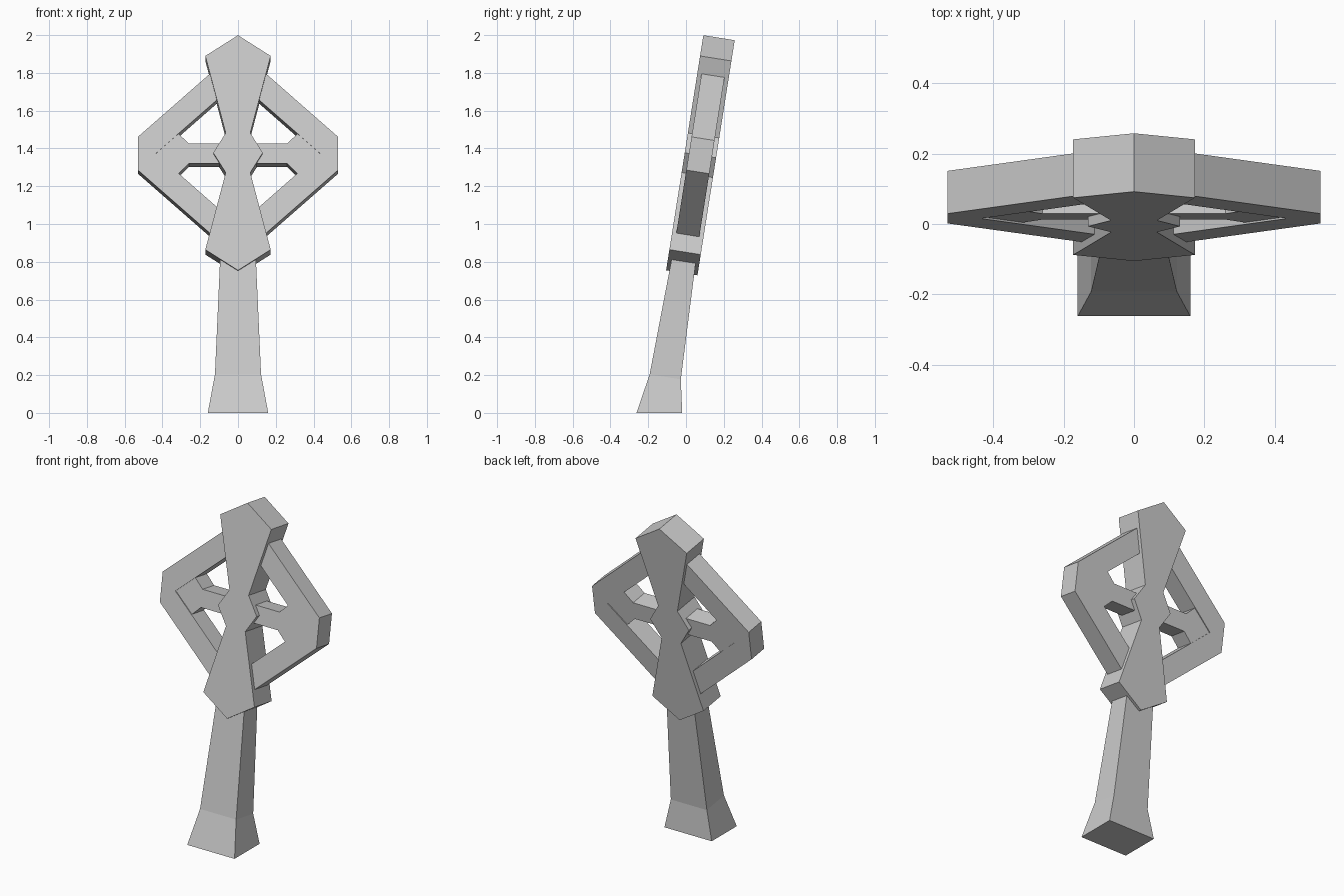
import bpy, bmesh, math
from mathutils import Matrix

if "Cube" in bpy.data.objects:
    bpy.data.objects.remove(bpy.data.objects["Cube"])

LEAN = math.radians(9)              # the whole stone leans backward
TILT = Matrix.Rotation(-LEAN, 4, 'X')
DEPTH_MID = -0.138                  # mid-plane of the head, before leaning
HEAD_Z = 1.359                      # centre of the head, before leaning


def add_object(name, bm, mirror=False):
    bmesh.ops.recalc_face_normals(bm, faces=bm.faces[:])
    mesh = bpy.data.meshes.new(name)
    bm.to_mesh(mesh)
    bm.free()
    obj = bpy.data.objects.new(name, mesh)
    bpy.context.collection.objects.link(obj)
    if mirror:
        obj.modifiers.new("Mirror", 'MIRROR').use_mirror_merge = False
    return obj


def slab(name, profile, half_depth, mirror=False):
    """Extrude an x/z outline (relative to the head centre) and lean it back."""
    bm = bmesh.new()
    front = [bm.verts.new((x, DEPTH_MID - half_depth, HEAD_Z + z)) for x, z in profile]
    back = [bm.verts.new((x, DEPTH_MID + half_depth, HEAD_Z + z)) for x, z in profile]
    bm.faces.new(front)
    bm.faces.new(back[::-1])
    n = len(profile)
    for i in range(n):
        j = (i + 1) % n
        bm.faces.new((front[i], back[i], back[j], front[j]))
    bm.transform(TILT)
    return add_object(name, bm, mirror)


# Upright of the head: pointed ends, narrow waists and a hub in the middle
quarter = [(0, 0.63), (0.173, 0.519), (0.065, 0.106), (0.131, 0)]
right = quarter + [(x, -z) for x, z in quarter[-2::-1]]
left = [(-x, z) for x, z in right[-2:0:-1]]
slab("head_upright", right + left, 0.084)

# Diamond ring, one half mirrored; the ends are buried in the upright
slab("diamond_ring", [(0.08, 0.488), (0.53, 0.089), (0.53, -0.089), (0.08, -0.488),
                      (0.08, -0.315), (0.435, 0), (0.08, 0.315)], 0.0615, mirror=True)

# Flared cross arms
slab("cross_arm", [(0.02, 0.053), (0.26, 0.053), (0.33, 0.122), (0.47, 0),
                   (0.33, -0.122), (0.26, -0.053), (0.02, -0.053)], 0.056, mirror=True)

# Tapered shaft with a flared, level foot
bm = bmesh.new()
rings = []
for half_x, y0, y1, z, leaning in [(0.16, -0.262, -0.02, 0, False),
                                   (0.122, -0.222, -0.055, 0.171, True),
                                   (0.09, -0.199, -0.077, 0.9, True)]:
    ring = [bm.verts.new((x, y, z)) for x, y in
            ((-half_x, y0), (half_x, y0), (half_x, y1), (-half_x, y1))]
    if leaning:
        bmesh.ops.transform(bm, matrix=TILT, verts=ring)
    rings.append(ring)
bm.faces.new(rings[0])
bm.faces.new(rings[-1])
for low, high in zip(rings, rings[1:]):
    for i in range(4):
        j = (i + 1) % 4
        bm.faces.new((low[i], low[j], high[j], high[i]))
add_object("shaft", bm)
